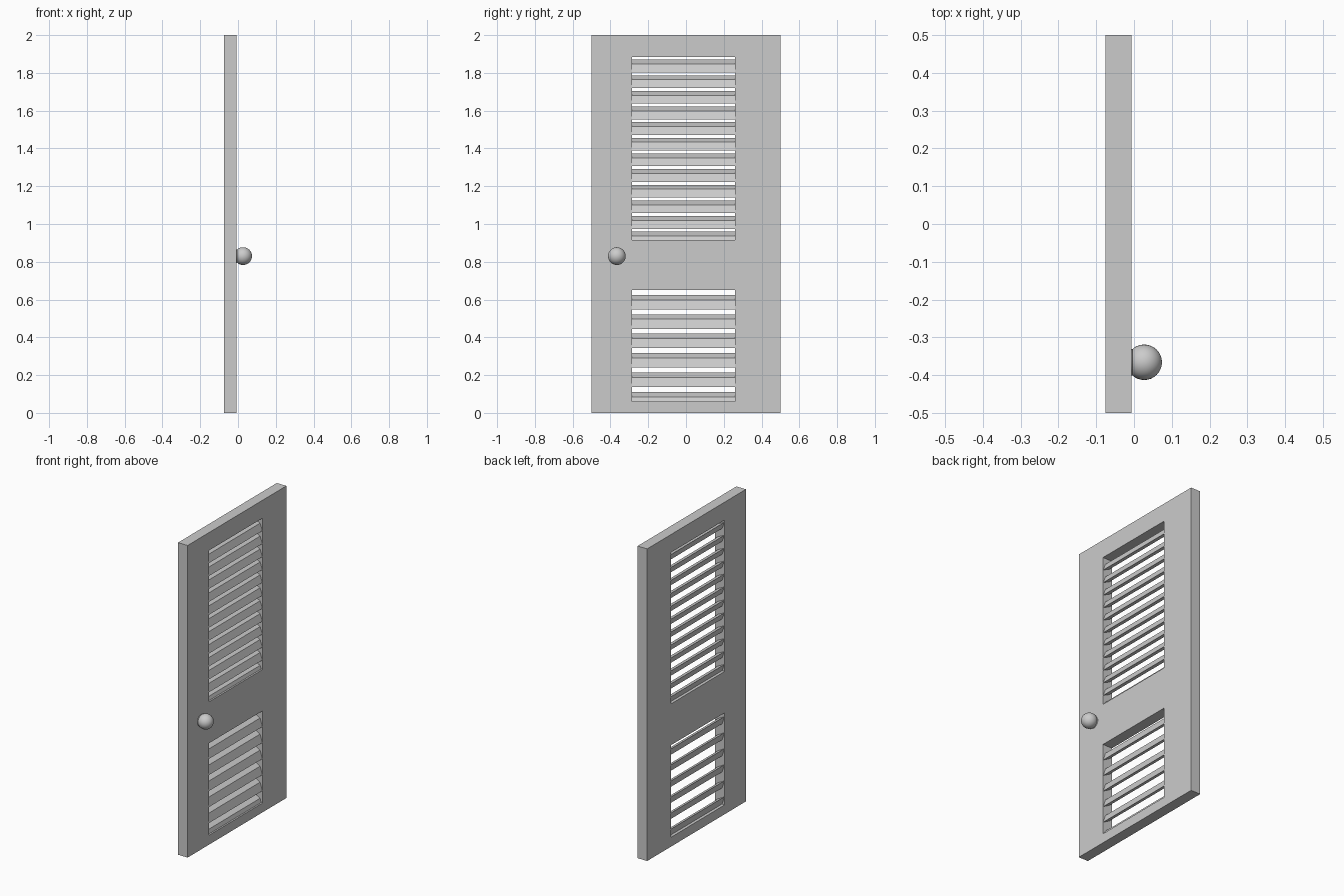
import bpy, bmesh, math
from mathutils import Vector

cube = bpy.data.objects.get("Cube")
if cube:
    bpy.data.objects.remove(cube, do_unlink=True)

grey = bpy.data.materials.new("plain grey")
grey.use_nodes = True
color = (0.6, 0.6, 0.6, 1)
grey.diffuse_color = color
grey.node_tree.nodes["Principled BSDF"].inputs["Base Color"].default_value = color

BACK, FACE = -0.075, -0.007          # door thickness in x
Y0, Y1 = -0.285, 0.26                # louvre opening in y
UPPER, LOWER = (0.915, 1.885), (0.06, 0.65)


def finish(name, bm):
    bmesh.ops.recalc_face_normals(bm, faces=bm.faces)
    mesh = bpy.data.meshes.new(name)
    bm.to_mesh(mesh)
    bm.free()
    mesh.materials.append(grey)
    obj = bpy.data.objects.new(name, mesh)
    bpy.context.collection.objects.link(obj)
    return obj


# Door slab: a grid of cells with the two openings left out, then thickened
bm = bmesh.new()
ys = [-0.5, Y0, Y1, 0.5]
zs = [0, *LOWER, *UPPER, 2]
grid = [[bm.verts.new((BACK, y, z)) for z in zs] for y in ys]
for i in range(len(ys) - 1):
    for j in range(len(zs) - 1):
        if i == 1 and j in (1, 3):
            continue
        bm.faces.new((grid[i][j], grid[i + 1][j], grid[i + 1][j + 1], grid[i][j + 1]))
slab = bmesh.ops.extrude_face_region(bm, geom=bm.faces[:])
moved = [g for g in slab["geom"] if isinstance(g, bmesh.types.BMVert)]
bmesh.ops.translate(bm, verts=moved, vec=(FACE - BACK, 0, 0))
flat = [e for e in bm.edges if e.is_manifold and e.calc_face_angle(0) < 0.01]
bmesh.ops.dissolve_edges(bm, edges=flat, use_verts=False)
finish("door_slab", bm)


# Louvre slats: slanted bars, high at the back and low at the knob side
def slats(name, count, first_top, last_top, height):
    bm = bmesh.new()
    x0, x1 = BACK + 0.002, FACE - 0.002
    depth = x1 - x0
    profile = [(0, 0), (0.74, -0.34), (1, -1), (0.26, -0.66)]
    for k in range(count):
        top = first_top + (last_top - first_top) * k / (count - 1)
        ring = [bm.verts.new((x0 + u * depth, Y0, top + v * height)) for u, v in profile]
        face = bm.faces.new(ring)
        ext = bmesh.ops.extrude_face_region(bm, geom=[face])
        verts = [g for g in ext["geom"] if isinstance(g, bmesh.types.BMVert)]
        bmesh.ops.translate(bm, verts=verts, vec=(0, Y1 - Y0, 0))
    finish(name, bm)


slats("upper_slats", 12, 1.87, 0.959, 0.067)
slats("lower_slats", 6, 0.625, 0.111, 0.077)

# Knob: a ball on a short flared neck, turned around the x axis
R, CX = 0.047, 0.027
points = [(FACE, 0.036), (-0.002, 0.034)]
for k in range(13):
    a = math.radians(136 * (1 - k / 12))
    points.append((CX + R * math.cos(a), R * math.sin(a)))
bm = bmesh.new()
verts = [bm.verts.new((x, r, 0)) for x, r in points]
edges = [bm.edges.new(pair) for pair in zip(verts, verts[1:])]
bmesh.ops.spin(bm, geom=verts + edges, cent=(0, 0, 0), axis=(1, 0, 0),
               angle=math.tau, steps=28, use_merge=True)
bmesh.ops.remove_doubles(bm, verts=bm.verts, dist=0.0001)
knob = finish("door_knob", bm)
knob.location = Vector((0, -0.366, 0.83))
for poly in knob.data.polygons:
    poly.use_smooth = True
